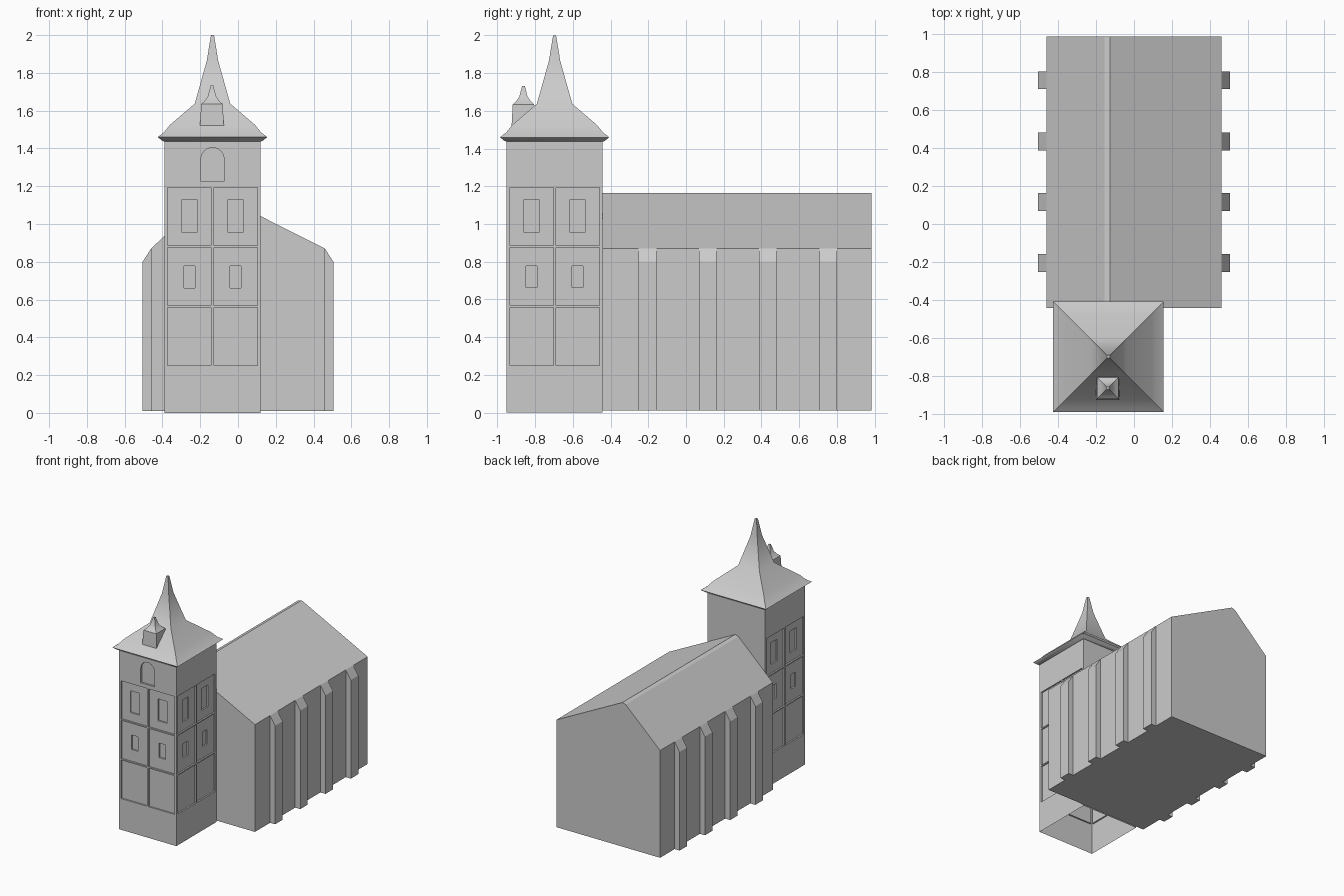
import bpy, bmesh, math

if "Cube" in bpy.data.objects:
    bpy.data.objects.remove(bpy.data.objects["Cube"])

CX, CY, HALF = -0.135, -0.697, 0.255   # tower centre and half width


def make(name, verts, faces):
    me = bpy.data.meshes.new(name)
    me.from_pydata(verts, [], faces)
    bm = bmesh.new()
    bm.from_mesh(me)
    bmesh.ops.recalc_face_normals(bm, faces=bm.faces)
    bm.to_mesh(me)
    bm.free()
    ob = bpy.data.objects.new(name, me)
    bpy.context.collection.objects.link(ob)
    return ob


def prism(outline, a, b, place):
    """Extrude a 2D outline from depth a to b; place maps (u, v, depth) to xyz."""
    n = len(outline)
    verts = [place(u, v, d) for d in (a, b) for u, v in outline]
    faces = [tuple(range(n)), tuple(range(n, 2 * n))]
    faces += [(i, (i + 1) % n, n + (i + 1) % n, n + i) for i in range(n)]
    return verts, faces


def merge(parts):
    verts, faces = [], []
    for v, f in parts:
        faces += [tuple(i + len(verts) for i in q) for q in f]
        verts += v
    return verts, faces


def rect(u0, u1, v0, v1):
    return [(u0, v0), (u1, v0), (u1, v1), (u0, v1)]


def spire(name, x, y, profile):
    """Square rings of (half width, z) stacked into a flared roof, open below."""
    verts, faces = [], []
    for h, z in profile:
        verts += [(x + sx * h, y + sy * h, z) for sx, sy in ((-1, -1), (1, -1), (1, 1), (-1, 1))]
    for r in range(len(profile) - 1):
        for i in range(4):
            j = (i + 1) % 4
            faces.append((4 * r + i, 4 * r + j, 4 * r + 4 + j, 4 * r + 4 + i))
    k = len(verts)
    faces.append((k - 4, k - 3, k - 2, k - 1))
    ob = make(name, verts, faces)
    bpy.ops.object.select_all(action='DESELECT')
    ob.select_set(True)
    bpy.context.view_layer.objects.active = ob
    bpy.ops.object.shade_smooth_by_angle(angle=math.radians(42))
    return ob


# Nave: asymmetric gable extruded along y
def along_y(u, v, d):
    return (u, d, v)


gable = [(-0.46, 0.01), (0.46, 0.01), (0.46, 0.87), (-0.125, 1.165), (-0.155, 1.157), (-0.46, 0.87)]
make("nave", *prism(gable, -0.442, 0.985, along_y))

# Buttresses with sloped caps, on both long walls
for side, label in ((1, "right"), (-1, "left")):
    prof = [(side * x, z) for x, z in ((0.45, 0.01), (0.505, 0.01), (0.505, 0.80), (0.46, 0.87), (0.45, 0.87))]
    for y in (-0.204, 0.115, 0.434, 0.755):
        make("buttress_" + label, *prism(prof, y - 0.047, y + 0.047, along_y))


# Tower shaft with recessed panels and windows on front, right and left
def wall(angle):
    c, s = round(math.cos(angle)), round(math.sin(angle))

    def place(u, v, d):
        x, y = u, -HALF + d
        return (CX + c * x - s * y, CY + s * x + c * y, v)
    return place


panels, windows = [], []
for ang in (0, math.pi / 2, -math.pi / 2):
    place = wall(ang)
    for u in (-0.122, 0.122):
        for row in range(3):
            z = 0.25 + 0.318 * row
            panels.append(prism(rect(u - 0.115, u + 0.115, z, z + 0.308), -0.03, 0.012, place))
        windows.append(prism(rect(u - 0.04, u + 0.04, 0.955, 1.13), -0.03, 0.024, place))
        windows.append(prism(rect(u - 0.03, u + 0.03, 0.662, 0.778), -0.03, 0.024, place))

# Arched belfry opening on the front
arch = [(-0.061, 1.225), (0.061, 1.225)]
arch += [(0.061 * math.cos(math.pi * i / 12), 1.343 + 0.061 * math.sin(math.pi * i / 12)) for i in range(13)]
windows.append(prism(arch, -0.03, 0.015, wall(0)))

tower = make("tower", *prism(rect(CX - HALF, CX + HALF, CY - HALF, CY + HALF), 0, 1.445,
                             lambda u, v, d: (u, v, d)))
cutters = [make("panel_cutter", *merge(panels)), make("window_cutter", *merge(windows))]
for cut in cutters:
    cut.hide_render = True
    mod = tower.modifiers.new("recess", 'BOOLEAN')
    mod.operation = 'DIFFERENCE'
    mod.solver = 'EXACT'
    mod.object = cut
bpy.context.view_layer.objects.active = tower
for mod in list(tower.modifiers):
    bpy.ops.object.modifier_apply(modifier=mod.name)
for cut in cutters:
    bpy.data.objects.remove(cut)

# The shaft is a hollow shell: open at the foot and under the roof
bm = bmesh.new()
bm.from_mesh(tower.data)
ends = [f for f in bm.faces if all(v.co.z < 0.001 for v in f.verts) or all(v.co.z > 1.444 for v in f.verts)]
bmesh.ops.delete(bm, geom=ends, context='FACES_ONLY')
bm.to_mesh(tower.data)
bm.free()

# Flared tower roof and its small dormer turret
spire("tower_roof", CX, CY, [(0.255, 1.437), (0.265, 1.44), (0.29, 1.46), (0.257, 1.485), (0.225, 1.525),
                             (0.094, 1.637), (0.03, 1.865), (0.018, 1.94), (0.008, 2.0)])
spire("dormer", -0.138, -0.862, [(0.063, 1.52), (0.057, 1.635), (0.04, 1.65), (0.022, 1.675),
                                 (0.013, 1.71), (0.007, 1.732)])
